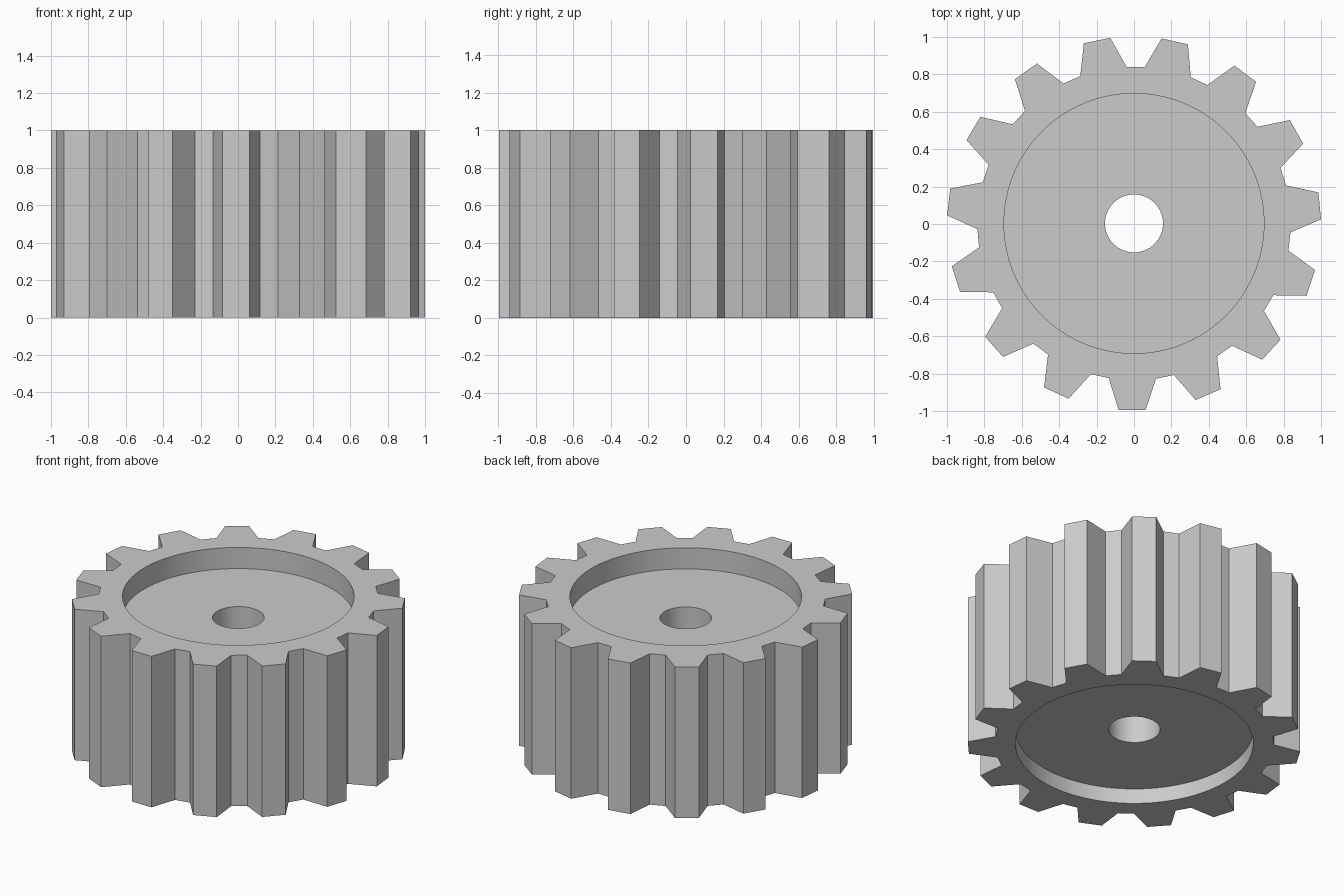
import bpy
import bmesh
from math import cos, sin, radians, tau

TEETH = 15
TIP_R, ROOT_R = 1.0, 0.838
TIP_HALF, ROOT_HALF = 4.15, 8.65   # half angles of each tooth, in degrees
TURN = -90.6                       # direction of the front tooth
HEIGHT = 1.0
CENTRE_Y = 0.003
SEGMENTS = 96

cube = bpy.data.objects.get("Cube")
if cube:
    bpy.data.objects.remove(cube, do_unlink=True)


def polar(radius, degrees):
    a = radians(degrees)
    return radius * cos(a), radius * sin(a)


def circle(radius):
    return [(radius * cos(tau * i / SEGMENTS), radius * sin(tau * i / SEGMENTS))
            for i in range(SEGMENTS)]


def stacked_solid(name, sections):
    """Closed solid through matching outlines, given as (outline, z)."""
    bm = bmesh.new()
    rings = [[bm.verts.new((x, y + CENTRE_Y, z)) for x, y in outline]
             for outline, z in sections]
    for low, high in zip(rings, rings[1:]):
        n = len(low)
        for i in range(n):
            j = (i + 1) % n
            bm.faces.new((low[i], low[j], high[j], high[i]))
    bm.faces.new(rings[0][::-1])
    bm.faces.new(rings[-1])
    bmesh.ops.recalc_face_normals(bm, faces=bm.faces)
    mesh = bpy.data.meshes.new(name)
    bm.to_mesh(mesh)
    bm.free()
    obj = bpy.data.objects.new(name, mesh)
    bpy.context.collection.objects.link(obj)
    return obj


# Toothed body
outline = []
for k in range(TEETH):
    mid = TURN + k * 360 / TEETH
    outline += [polar(ROOT_R, mid - ROOT_HALF), polar(TIP_R, mid - TIP_HALF),
                polar(TIP_R, mid + TIP_HALF), polar(ROOT_R, mid + ROOT_HALF)]
gear = stacked_solid("gear_wheel", [(outline, 0), (outline, HEIGHT)])

# Cutter for the lower recess, the axle hole and the upper recess
lower, hole, upper = circle(0.714), circle(0.155), circle(0.695)
cutter = stacked_solid("bore_cutter", [
    (lower, -0.1), (lower, 0.1), (hole, 0.1),
    (hole, 0.86), (upper, 0.86), (upper, HEIGHT + 0.1)])
cutter.hide_render = True

cut = gear.modifiers.new("bore", 'BOOLEAN')
cut.operation = 'DIFFERENCE'
cut.solver = 'EXACT'
cut.object = cutter

bpy.ops.object.select_all(action='DESELECT')
gear.select_set(True)
bpy.context.view_layer.objects.active = gear
bpy.ops.object.modifier_apply(modifier=cut.name)
bpy.data.objects.remove(cutter, do_unlink=True)

# Smooth round walls, sharp teeth and rims
bpy.ops.object.shade_smooth_by_angle(angle=radians(20))

# Plain grey
grey = bpy.data.materials.new("light_grey")
grey.use_nodes = True
colour = (0.6, 0.6, 0.6, 1.0)
grey.diffuse_color = colour
grey.node_tree.nodes["Principled BSDF"].inputs["Base Color"].default_value = colour
gear.data.materials.clear()
gear.data.materials.append(grey)
